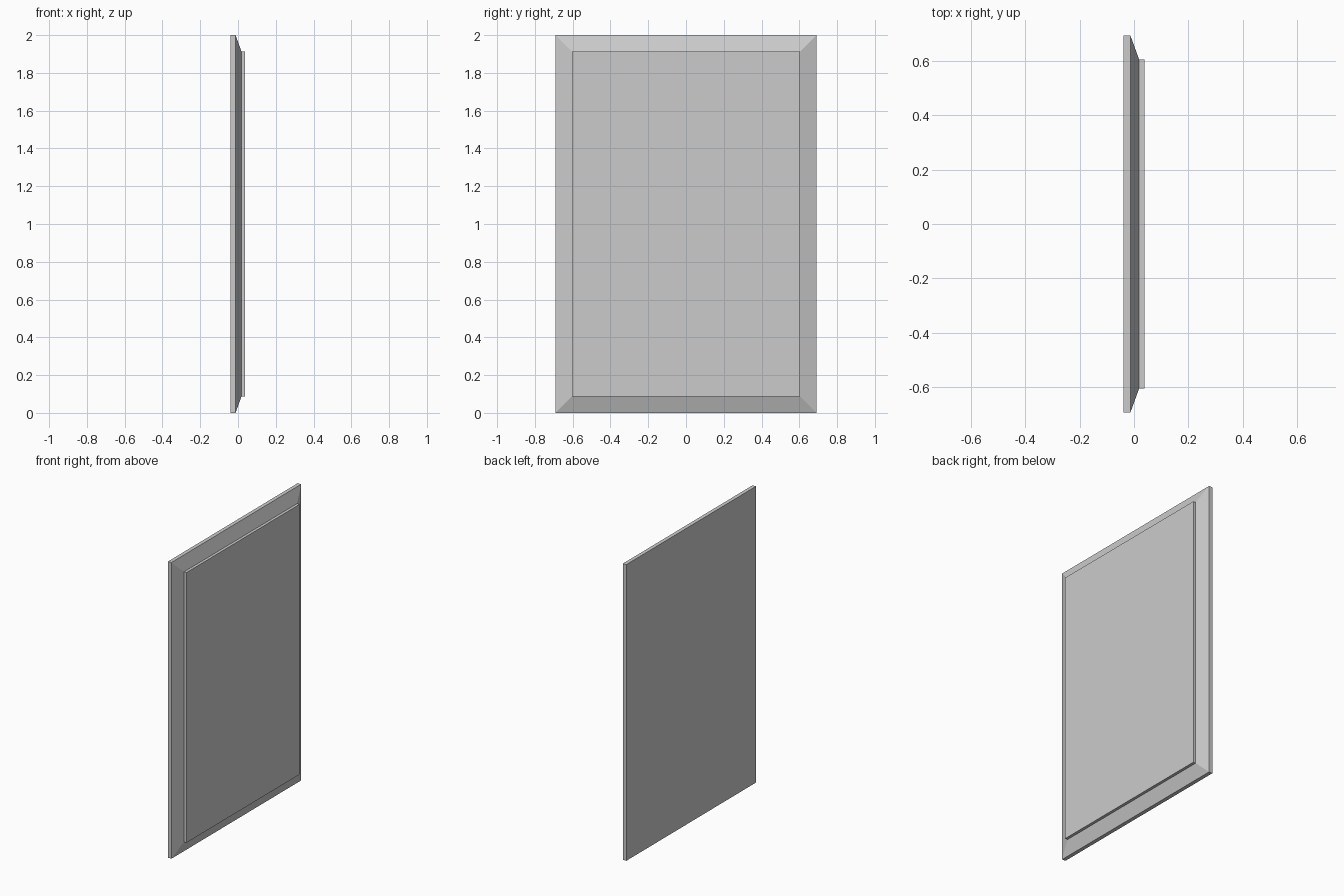
import bpy, bmesh

if "Cube" in bpy.data.objects:
    bpy.data.objects.remove(bpy.data.objects["Cube"])

HALF_Y, HEIGHT = 0.692, 2.0
INSET = 0.088

def ring(bm, x, inset):
    y, z0, z1 = HALF_Y - inset, inset, HEIGHT - inset
    return [bm.verts.new((x, *p)) for p in ((-y, z0), (y, z0), (y, z1), (-y, z1))]

def lofted_panel(name, sections):
    """Closed solid through rectangular sections given as (x, inset)."""
    bm = bmesh.new()
    rings = [ring(bm, x, inset) for x, inset in sections]
    bm.faces.new(rings[0][::-1])
    bm.faces.new(rings[-1])
    for a, b in zip(rings, rings[1:]):
        for i in range(4):
            j = (i + 1) % 4
            bm.faces.new((a[i], a[j], b[j], b[i]))
    bmesh.ops.recalc_face_normals(bm, faces=bm.faces)
    mesh = bpy.data.meshes.new(name)
    bm.to_mesh(mesh)
    bm.free()
    obj = bpy.data.objects.new(name, mesh)
    bpy.context.collection.objects.link(obj)
    return obj

# Flat back slab, sloped border and raised centre field in one solid
lofted_panel("raised_panel", [
    (-0.039, 0.0),
    (-0.013, 0.0),
    (0.019, INSET),
    (0.038, INSET),
])
